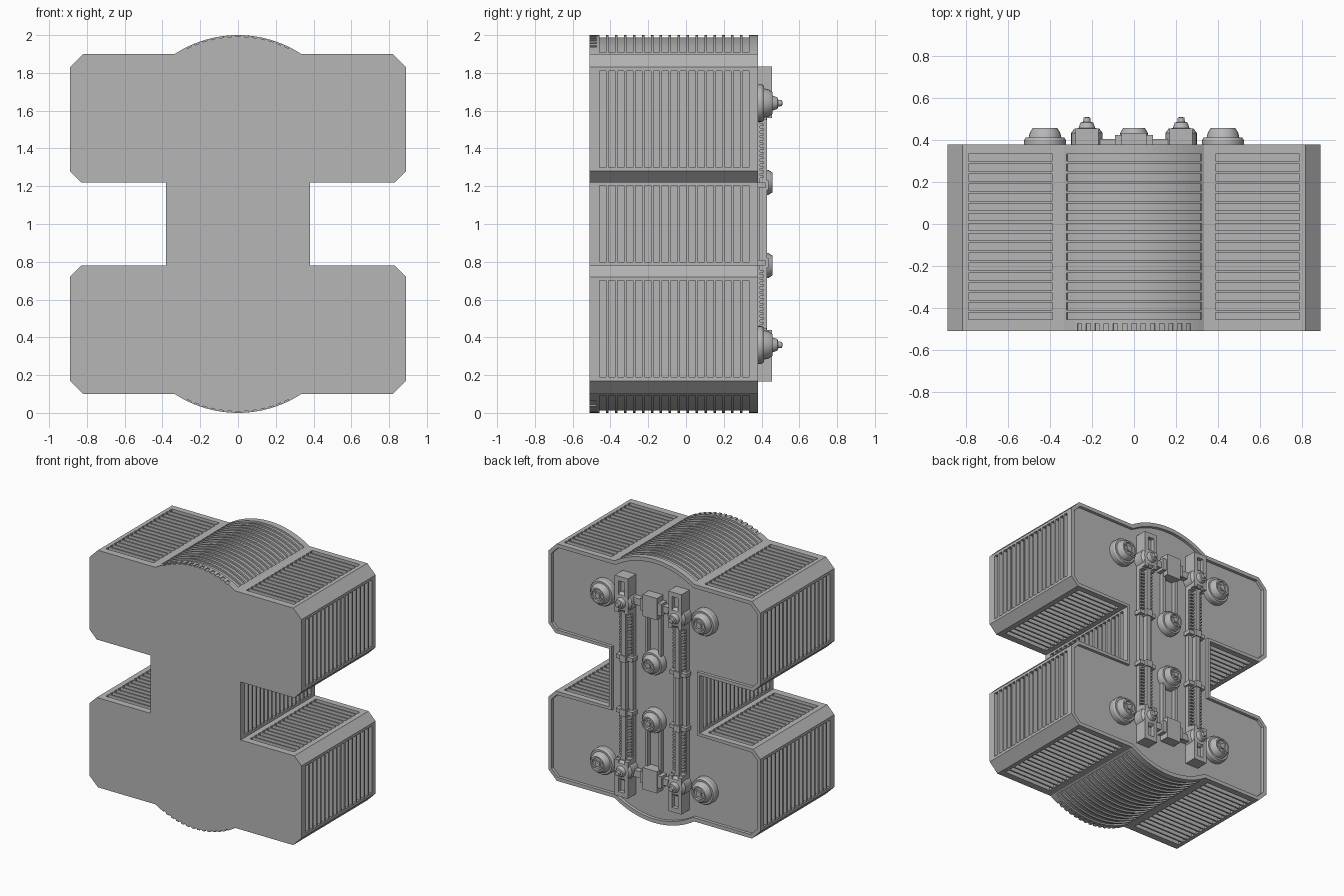
import bpy, bmesh, math
from mathutils import Matrix, Vector

old = bpy.data.objects.get("Cube")
if old:
    bpy.data.objects.remove(old)

GREY = bpy.data.materials.new("hull_grey")
GREY.use_nodes = True
GREY.diffuse_color = (0.47, 0.47, 0.47, 1)
GREY.node_tree.nodes["Principled BSDF"].inputs["Base Color"].default_value = (0.47, 0.47, 0.47, 1)

FRONT, BACK, FLOOR = -0.51, 0.38, 0.36   # FLOOR is the sunken rear panel
R, CZ = 0.611, 1.389                     # crown arc radius and centre height
HALF = math.asin(0.335 / R)


def finish(bm, name):
    bmesh.ops.recalc_face_normals(bm, faces=bm.faces)
    me = bpy.data.meshes.new(name)
    bm.to_mesh(me)
    bm.free()
    me.materials.append(GREY)
    ob = bpy.data.objects.new(name, me)
    bpy.context.collection.objects.link(ob)
    return ob


def prism(bm, pts, y0, y1):
    """Extrude an xz outline from y0 to y1; returns the face at y1."""
    a = [bm.verts.new((x, y0, z)) for x, z in pts]
    b = [bm.verts.new((x, y1, z)) for x, z in pts]
    bm.faces.new(a)
    for i in range(len(a)):
        j = (i + 1) % len(a)
        bm.faces.new((a[i], a[j], b[j], b[i]))
    return bm.faces.new(b)


def box(bm, x0, x1, y0, y1, z0, z1):
    prism(bm, [(x0, z0), (x1, z0), (x1, z1), (x0, z1)], y0, y1)


def lathe(bm, prof, x, z, seg=24):
    """Spin (radius, y) points about an axis along y."""
    rings = []
    for r, y in prof:
        if r == 0:
            rings.append([bm.verts.new((x, y, z))] * seg)
        else:
            rings.append([bm.verts.new((x + r * math.cos(t), y, z + r * math.sin(t)))
                          for t in (2 * math.pi * i / seg for i in range(seg))])
    bm.faces.new(rings[0])
    for p, q in zip(rings, rings[1:]):
        for i in range(seg):
            j = (i + 1) % seg
            loop = [p[i], p[j], q[j], q[i]]
            bm.faces.new(list(dict.fromkeys(loop)))


def arc(r, a0, a1, n):
    return [(r * math.sin(a0 + (a1 - a0) * i / n), CZ + r * math.cos(a0 + (a1 - a0) * i / n))
            for i in range(n + 1)]


def flip(pts):
    return [(x, 2 - z) for x, z in pts]


# Main body: H-shaped outline with arched crown and base
right = [(0.82, 1.90), (0.89, 1.83), (0.89, 1.28), (0.83, 1.22), (0.38, 1.22)]
right += flip(right[::-1])
outline = arc(R, -HALF, HALF, 24) + right
outline += flip(arc(R, -HALF, HALF, 24)[::-1])
outline += [(-x, z) for x, z in right[::-1]]
bm = bmesh.new()
rear = prism(bm, outline, FRONT, BACK)
bmesh.ops.recalc_face_normals(bm, faces=bm.faces)
bmesh.ops.inset_region(bm, faces=[rear], thickness=0.03)
bmesh.ops.inset_region(bm, faces=[rear], thickness=0.002, depth=FLOOR - BACK)
body = finish(bm, "main_body")

# Slot shapes for every outer side, repeated along the depth
D, OUT = 0.028, 0.02
slots = []
for sx in (1, -1):
    for side in (lambda p: p, flip):
        for x0, x1, z0, z1 in ((0.39, 0.79, 1.90 - D, 1.90 + OUT),
                               (0.42, 0.79, 1.22 - OUT, 1.22 + D),
                               (0.89 - D, 0.89 + OUT, 1.30, 1.81)):
            slots.append(side([(sx * x0, z0), (sx * x1, z0), (sx * x1, z1), (sx * x0, z1)]))
    slots.append([(sx * (0.38 - D), 0.80), (sx * 0.40, 0.80), (sx * 0.40, 1.205), (sx * (0.38 - D), 1.205)])


def band(a0, a1, depth, n):
    return arc(R + 0.02, a0, a1, n) + arc(R - depth, a0, a1, n)[::-1]


crown = band(-HALF * 0.96, HALF * 0.96, 0.012, 24)
slots += [crown, flip(crown)]
bm = bmesh.new()
for i in range(17):
    y = -0.44 + 0.0473 * i
    for s in slots:
        prism(bm, s, y - 0.017, y + 0.017)
# Small notches along the front lip of the crown and base
for i in range(13):
    a = -0.44 + 0.88 * i / 12
    notch = band(a - 0.018, a + 0.018, 0.008, 2)
    prism(bm, notch, FRONT - 0.02, -0.475)
    prism(bm, flip(notch), FRONT - 0.02, -0.475)
cutter = finish(bm, "slot_cutter")
cutter.hide_render = True
mod = body.modifiers.new("slots", 'BOOLEAN')
mod.operation, mod.solver, mod.object = 'DIFFERENCE', 'EXACT', cutter
bpy.context.view_layer.objects.active = body
body.select_set(True)
bpy.ops.object.modifier_apply(modifier=mod.name)
bpy.data.objects.remove(cutter)

# Stepped round hubs: four outer ones and two on the centre line
HUB = [(0.1, FLOOR), (0.1, 0.40), (0.092, 0.413), (0.078, 0.413), (0.072, 0.438), (0.058, 0.458),
       (0.047, 0.458), (0.044, 0.445), (0.022, 0.445), (0.02, 0.458), (0, 0.458)]
KNOB = [(0.075, FLOOR), (0.075, 0.435), (0.06, 0.455), (0.04, 0.458), (0.03, 0.485),
        (0.018, 0.487), (0.016, 0.508), (0, 0.512)]


def hub(name, x, z, scale):
    bm = bmesh.new()
    lathe(bm, [(r * scale, y) for r, y in HUB], x, z)
    for i in range(4):   # spokes across the hollow face
        spoke = bmesh.ops.create_cube(bm, size=1)["verts"]
        t = math.pi / 4 + i * math.pi / 2
        mat = (Matrix.Translation((x, 0.448, z)) @ Matrix.Rotation(t, 4, 'Y')
               @ Matrix.Translation((0.033 * scale, 0, 0)) @ Matrix.Diagonal((0.034 * scale, 0.012, 0.012, 1)))
        bmesh.ops.transform(bm, matrix=mat, verts=spoke)
    return finish(bm, name)


for zname, up in (("upper", 1), ("lower", -1)):
    def zz(a, b):
        """Mirror a height range about the mid height."""
        return sorted((1 + up * a, 1 + up * b))

    hub(zname + "_centre_hub", 0, 1 + up * 0.22, 0.9)
    # Cross bracket with two thin rails leading to the hub
    bm = bmesh.new()
    box(bm, -0.06, 0.06, FLOOR, 0.435, *zz(0.575, 0.74))
    box(bm, -0.09, 0.09, FLOOR, 0.425, *zz(0.61, 0.70))
    box(bm, -0.17, 0.17, FLOOR, 0.405, *zz(0.63, 0.68))
    finish(bm, zname + "_cross_bracket")
    bm = bmesh.new()
    for sx in (1, -1):
        box(bm, sx * 0.055 - 0.01, sx * 0.055 + 0.01, FLOOR, 0.395, *zz(0.24, 0.6))
    finish(bm, zname + "_centre_rails")

    for sname, sx in (("left", 1), ("right", -1)):
        tag = zname + "_" + sname
        hub(tag + "_hub", sx * 0.425, 1 + up * 0.64, 1)
        cx = sx * 0.225
        # Slotted end block
        bm = bmesh.new()
        box(bm, cx - 0.055, cx + 0.055, FLOOR, 0.425, *zz(0.55, 0.835))
        for s in (1, -1):
            box(bm, *sorted((cx + s * 0.025, cx + s * 0.055)), 0.42, 0.455, *zz(0.56, 0.835))
        box(bm, cx - 0.026, cx + 0.026, 0.42, 0.455, *zz(0.80, 0.835))
        finish(bm, tag + "_end_block")
        bm = bmesh.new()
        lathe(bm, KNOB, cx, 1 + up * 0.64)
        finish(bm, tag + "_pointed_knob")
        # Toothed strip and clamp
        bm = bmesh.new()
        for i in range(12):
            z = 1 + up * (0.25 + 0.025 * i)
            box(bm, cx - 0.05, cx + 0.05, 0.39, 0.41, z - 0.007, z + 0.007)
        finish(bm, tag + "_teeth")
        bm = bmesh.new()
        box(bm, cx - 0.07, cx + 0.07, FLOOR, 0.42, *zz(0.19, 0.22))
        box(bm, cx - 0.025, cx + 0.025, FLOOR, 0.438, *zz(0.18, 0.23))
        finish(bm, tag + "_clamp")

# Long vertical rails joining the end blocks
for sname, sx in (("left", 1), ("right", -1)):
    bm = bmesh.new()
    cx = sx * 0.225
    box(bm, cx - 0.055, cx + 0.055, FLOOR, 0.392, 0.44, 1.56)
    box(bm, cx - 0.018, cx + 0.018, 0.39, 0.43, 0.44, 1.56)
    finish(bm, sname + "_long_rail")

# Smooth the round parts, keeping edges sharp
bpy.ops.object.select_all(action='DESELECT')
for ob in bpy.context.collection.objects:
    if ob.type == 'MESH' and ("hub" in ob.name or "knob" in ob.name):
        ob.select_set(True)
        bpy.context.view_layer.objects.active = ob
bpy.ops.object.shade_smooth_by_angle(angle=math.radians(30))
